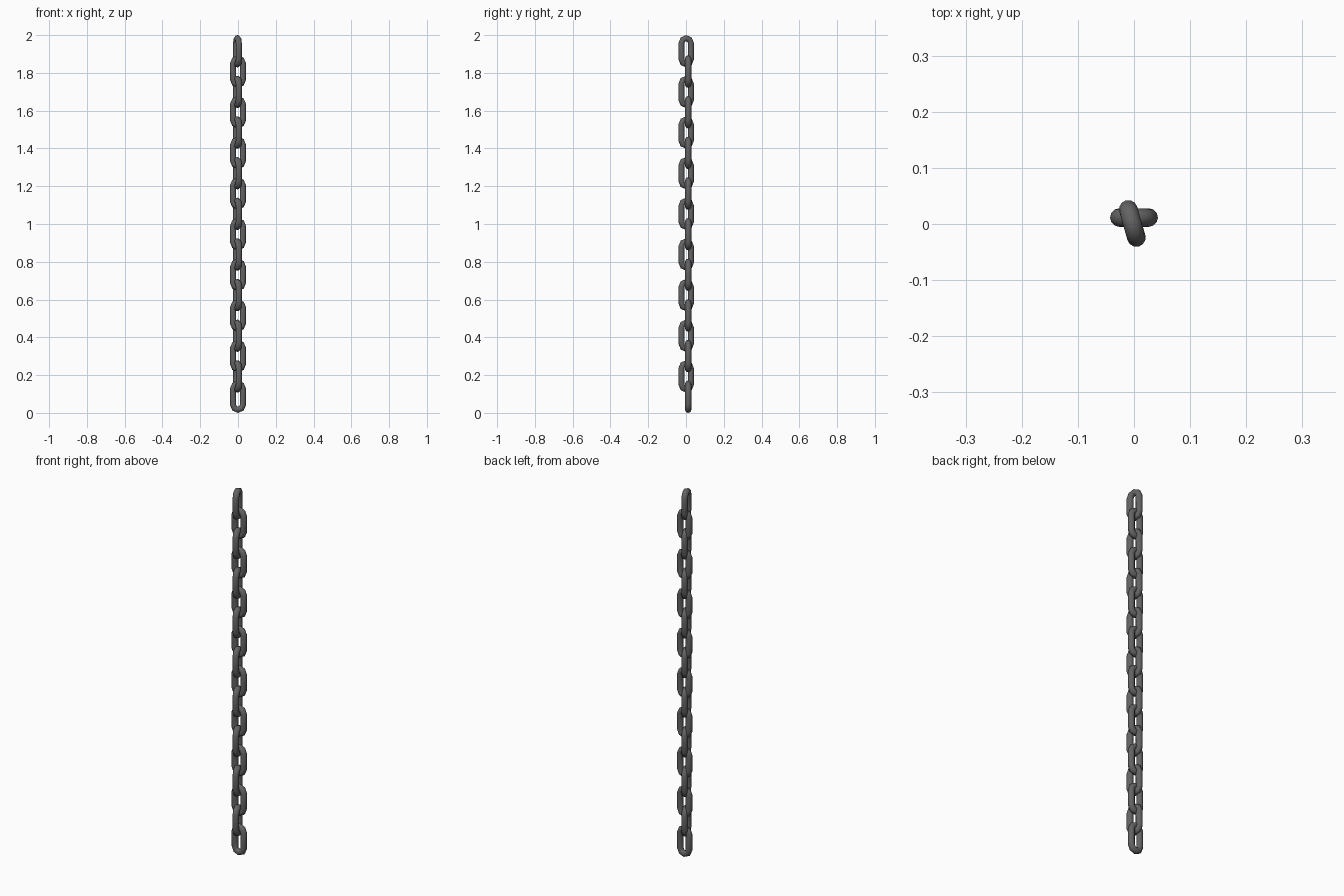
import bpy, bmesh, math
from mathutils import Vector

if "Cube" in bpy.data.objects:
    bpy.data.objects.remove(bpy.data.objects["Cube"])

N = 18                # links in the chain
WIRE = 0.0165         # wire radius
HALF_W = 0.0262       # wire centre line half width
LENGTH = 0.171        # outer link length
PITCH = (2.0 - LENGTH) / (N - 1)
SIDES = 12            # wire cross-section
ARC = 4               # segments per rounded end

steel = bpy.data.materials.new("dark steel")
steel.diffuse_color = (0.125, 0.125, 0.125, 1)
steel.use_nodes = True
steel.node_tree.nodes["Principled BSDF"].inputs["Base Color"].default_value = steel.diffuse_color

# One stadium-shaped link in the xz plane
bm = bmesh.new()
straight = LENGTH / 2 - WIRE - HALF_W
rings = []
for end in (1, -1):
    for i in range(ARC + 1):
        a = math.pi * i / ARC + (0 if end == 1 else math.pi)
        radial = Vector((math.cos(a), 0, math.sin(a)))
        centre = radial * HALF_W + Vector((0, 0, end * straight))
        ring = []
        for k in range(SIDES):
            t = 2 * math.pi * k / SIDES
            ring.append(bm.verts.new(centre + radial * (WIRE * math.cos(t))
                                     + Vector((0, WIRE * math.sin(t), 0))))
        rings.append(ring)
for i, r in enumerate(rings):
    s = rings[(i + 1) % len(rings)]
    for k in range(SIDES):
        m = (k + 1) % SIDES
        bm.faces.new((r[k], r[m], s[m], s[k])).smooth = True
bmesh.ops.recalc_face_normals(bm, faces=bm.faces)
link_mesh = bpy.data.meshes.new("chain_link")
bm.to_mesh(link_mesh)
bm.free()
link_mesh.materials.append(steel)

# Hang alternating links, every second one turned across
for i in range(N):
    ob = bpy.data.objects.new(f"chain_link_{i + 1}", link_mesh)
    bpy.context.collection.objects.link(ob)
    z = LENGTH / 2 + i * PITCH
    if i % 2:
        ob.location = (-0.003, 0.001, z)
        ob.rotation_euler.z = math.radians(106)
    else:
        ob.location = (0, 0.0115, z)
